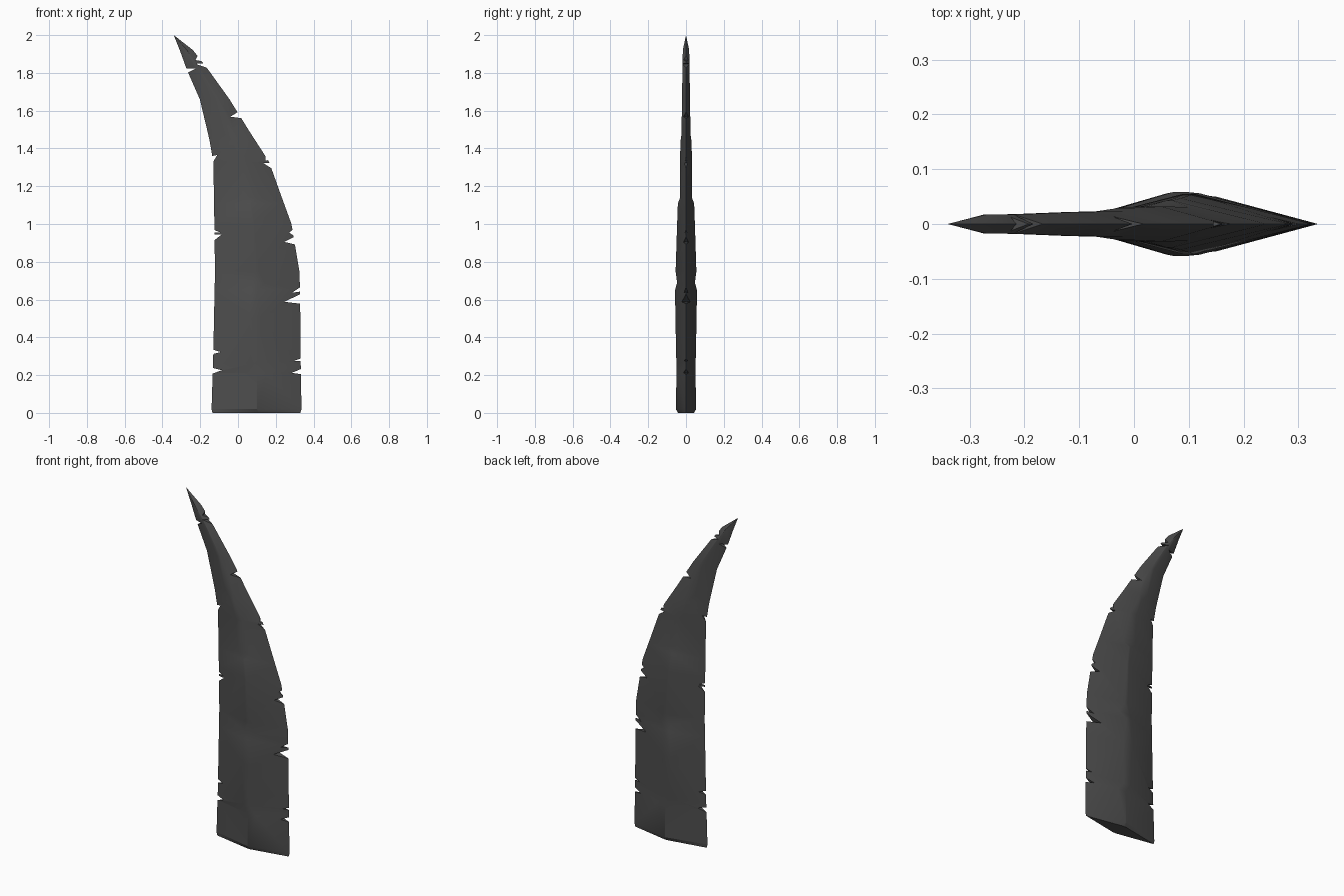
import bpy, bmesh, math
from mathutils import Vector

# Cross-sections: z, left edge x, right edge x, ridge left x, ridge right x, half thickness
ROWS = [
    (0.00, -0.135, 0.33, 0.09, 0.11, 0.042),
    (0.02, -0.14, 0.336, 0.098, 0.102, 0.054),
    (0.21, -0.134, 0.333, 0.10, 0.15, 0.050),
    (0.26, -0.132, 0.332, 0.07, 0.11, 0.051),
    (0.50, -0.127, 0.33, 0.06, 0.12, 0.056),
    (0.65, -0.124, 0.328, 0.07, 0.10, 0.058),
    (0.69, -0.123, 0.327, 0.07, 0.14, 0.047),
    (0.75, -0.122, 0.325, 0.09, 0.11, 0.055),
    (1.00, -0.125, 0.283, 0.075, 0.085, 0.047),
    (1.11, -0.127, 0.243, 0.06, 0.07, 0.043),
    (1.14, -0.127, 0.232, 0.02, 0.10, 0.031),
    (1.33, -0.131, 0.164, 0.01, 0.05, 0.032),
    (1.44, -0.150, 0.093, -0.03, -0.01, 0.029),
    (1.48, -0.159, 0.067, -0.07, -0.02, 0.023),
    (1.66, -0.202, -0.045, -0.12, -0.10, 0.022),
    (1.82, -0.272, -0.160, -0.22, -0.20, 0.018),
    (1.92, -0.308, -0.238, -0.275, -0.27, 0.017),
    (2.00, -0.340, -0.340, -0.34, -0.34, 0.0),
]

# Nicks along the edges: tip x, tip z, mouth z low, mouth z high
NICKS_RIGHT = [
    (0.285, 0.212, 0.205, 0.232), (0.295, 0.275, 0.275, 0.288),
    (0.245, 0.588, 0.578, 0.628), (0.285, 0.636, 0.642, 0.664),
    (0.245, 0.905, 0.892, 0.93), (0.27, 0.955, 0.94, 0.968),
    (0.135, 1.322, 1.295, 1.322), (0.145, 1.335, 1.338, 1.36),
    (-0.04, 1.568, 1.56, 1.592), (-0.225, 1.848, 1.828, 1.85),
    (-0.225, 1.868, 1.862, 1.89),
]
NICKS_LEFT = [
    (-0.085, 0.226, 0.208, 0.238), (-0.09, 0.322, 0.312, 0.334),
    (-0.085, 0.945, 0.915, 0.945), (-0.09, 0.954, 0.955, 0.968),
    (-0.11, 1.365, 1.33, 1.36), (-0.225, 1.822, 1.802, 1.824),
]


def make_object(name, bm):
    bmesh.ops.recalc_face_normals(bm, faces=bm.faces[:])
    me = bpy.data.meshes.new(name)
    bm.to_mesh(me)
    bm.free()
    ob = bpy.data.objects.new(name, me)
    bpy.context.collection.objects.link(ob)
    return ob


def edge_x(z, col):
    for a, b in zip(ROWS, ROWS[1:]):
        if a[0] <= z <= b[0]:
            return a[col] + (b[col] - a[col]) * (z - a[0]) / (b[0] - a[0])


# Blade: six-sided loft
bm = bmesh.new()
rings = []
for z, l, r, a, b, y in ROWS:
    section = [(l, 0), (a, -y), (b, -y), (r, 0), (b, y), (a, y)]
    rings.append([bm.verts.new((px, py, z)) for px, py in section])
for lo, hi in zip(rings, rings[1:]):
    for i in range(6):
        j = (i + 1) % 6
        bm.faces.new((lo[i], lo[j], hi[j], hi[i]))
bm.faces.new(rings[0])
bmesh.ops.remove_doubles(bm, verts=bm.verts[:], dist=1e-4)
bmesh.ops.triangulate(bm, faces=bm.faces[:])
blade = make_object("blade", bm)

# Nick cutters: wedge prisms extended just beyond the edge
bm = bmesh.new()
for nicks, col, side in ((NICKS_RIGHT, 2, 1), (NICKS_LEFT, 1, -1)):
    for tx, tz, z0, z1 in nicks:
        tip = Vector((tx, 0, tz))
        tri = [tip]
        for z in (z0, z1):
            p = Vector((edge_x(z, col), 0, z))
            tri.append(p + (p - tip) * 0.08)
        front = [bm.verts.new((p.x, -0.1, p.z)) for p in tri]
        back = [bm.verts.new((p.x, 0.1, p.z)) for p in tri]
        bm.faces.new(front)
        bm.faces.new(back[::-1])
        for i in range(3):
            j = (i + 1) % 3
            bm.faces.new((front[j], front[i], back[i], back[j]))
cutter = make_object("nick_cutter", bm)
cutter.hide_render = True

bpy.context.view_layer.objects.active = blade
blade.select_set(True)
mod = blade.modifiers.new("nicks", "BOOLEAN")
mod.operation = "DIFFERENCE"
mod.solver = "EXACT"
mod.use_self = True
mod.object = cutter
bpy.ops.object.modifier_apply(modifier=mod.name)
bpy.data.objects.remove(cutter)

# Dark stone colour
mat = bpy.data.materials.new("dark grey stone")
mat.diffuse_color = (0.075, 0.075, 0.075, 1)
blade.data.materials.clear()
blade.data.materials.append(mat)
bpy.ops.object.shade_smooth_by_angle(angle=math.radians(25))
